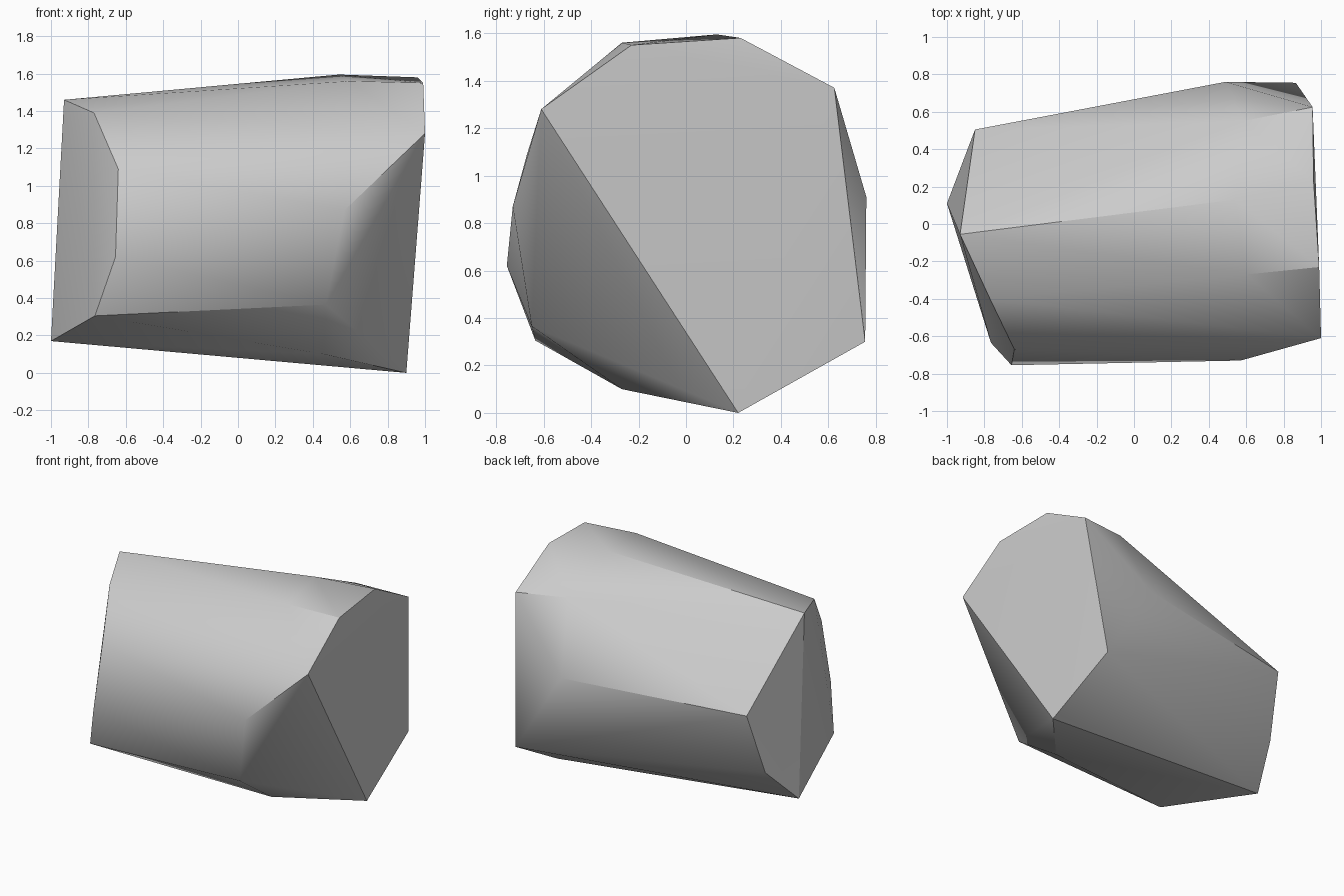
import bpy
import bmesh
import math

cube = bpy.data.objects.get("Cube")
if cube:
    bpy.data.objects.remove(cube, do_unlink=True)


def make_material(name, color):
    material = bpy.data.materials.new(name)
    material.use_nodes = True
    material.diffuse_color = color
    shader = next(n for n in material.node_tree.nodes if n.type == "BSDF_PRINCIPLED")
    shader.inputs["Base Color"].default_value = color
    return material


def hull_object(name, rings, material):
    """Wrap a convex stone surface around a few outline rings."""
    bm = bmesh.new()
    for ring in rings:
        for point in ring:
            bm.verts.new(point)
    hull = bmesh.ops.convex_hull(bm, input=bm.verts[:])
    loose = {v for v in hull["geom_interior"] + hull["geom_unused"]
             if isinstance(v, bmesh.types.BMVert)}
    bmesh.ops.delete(bm, geom=list(loose), context="VERTS")
    # Merge the triangles of the nearly flat chipped facets
    bmesh.ops.dissolve_limit(bm, angle_limit=math.radians(1.5),
                             verts=bm.verts[:], edges=bm.edges[:])
    bmesh.ops.recalc_face_normals(bm, faces=bm.faces[:])
    mesh = bpy.data.meshes.new(name)
    bm.to_mesh(mesh)
    bm.free()
    mesh.materials.append(material)
    obj = bpy.data.objects.new(name, mesh)
    bpy.context.collection.objects.link(obj)
    return obj


# Large chipped end of the boulder
broad_end = [(.9, .22, 0), (1, -.61, 1.28), (.99, -.23, 1.55),
             (.96, .23, 1.58), (.955, .625, 1.37), (.865, .755, .3)]

# Shoulder ring where the sides begin
shoulder = [(.46, -.27, .1), (.47, -.65, .365), (.57, -.73, .87),
            (.6, -.27, 1.56), (.54, .13, 1.595), (.58, .55, 1.4),
            (.49, .76, .91)]

# Narrower slanted end
narrow_end = [(-1, .11, .17), (-.765, -.635, .305), (-.655, -.755, .62),
              (-.64, -.67, 1.09), (-.77, -.4, 1.39), (-.93, -.055, 1.46),
              (-.85, .505, .89), (-.9, .36, .43)]

stone = make_material("stone grey", (.6, .6, .6, 1))
boulder = hull_object("boulder", [broad_end, shoulder, narrow_end], stone)

# Soft sides with crisp chipped edges
bpy.ops.object.select_all(action="DESELECT")
boulder.select_set(True)
bpy.context.view_layer.objects.active = boulder
bpy.ops.object.shade_smooth_by_angle(angle=math.radians(30))
